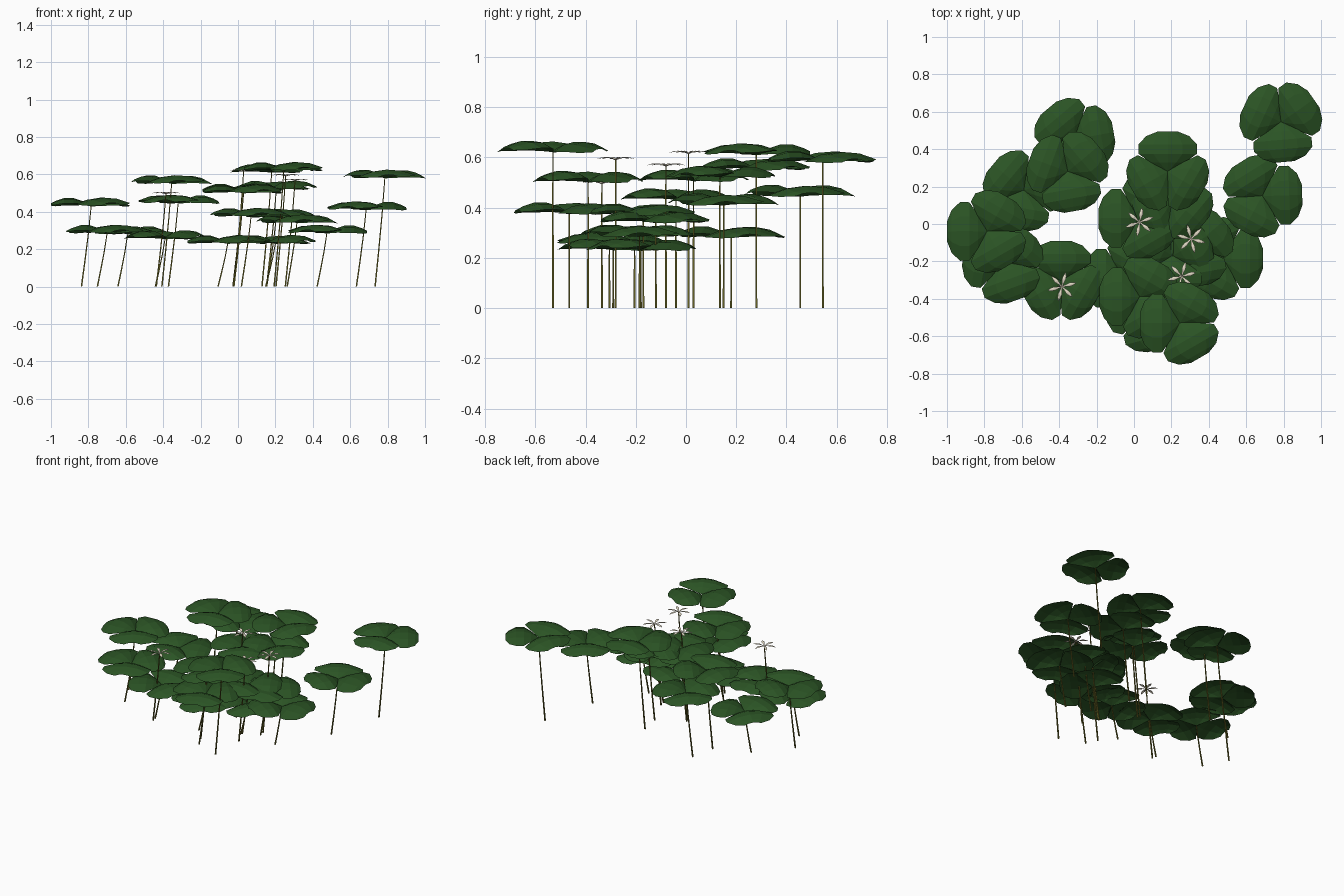
import bpy, bmesh, math
from mathutils import Matrix, Vector

if "Cube" in bpy.data.objects:
    bpy.data.objects.remove(bpy.data.objects["Cube"])


def material(name, rgb):
    m = bpy.data.materials.new(name)
    m.diffuse_color = (*rgb, 1)
    m.use_nodes = True
    m.node_tree.nodes["Principled BSDF"].inputs["Base Color"].default_value = m.diffuse_color
    return m


LEAF = material("leaf green", (0.024, 0.088, 0.018))
STEM = material("olive stem", (0.15, 0.14, 0.02))
PETAL = material("cream petal", (0.76, 0.70, 0.56))


def finish(name, bm, mat):
    me = bpy.data.meshes.new(name)
    bm.to_mesh(me)
    bm.free()
    me.materials.append(mat)
    ob = bpy.data.objects.new(name, me)
    bpy.context.collection.objects.link(ob)
    return ob


def blade(bm, rows, arch, droop, M):
    """Creased, arched blade along +x: rows of (distance, half width)."""
    length = rows[-1][0]
    widest = max(w for _, w in rows)
    cols = (-1, -0.5, 0, 0.5, 1)
    grid = []
    for u, w in rows:
        row = []
        for c in cols:
            z = arch * math.sin(math.pi * u / (length * 1.12))
            z -= droop * c * c * w / widest
            row.append(bm.verts.new(M @ Vector((u, c * w, z))))
        grid.append(row)
    for a, b in zip(grid, grid[1:]):
        for i in range(4):
            bm.faces.new((a[i], b[i], b[i + 1], a[i + 1]))


def stem(name, x, y, z):
    # thin four-sided stalk leaning to +x with a slight bend
    bm = bmesh.new()
    rings = []
    for t in (0, 0.33, 0.67, 1):
        r = 0.0055 - 0.002 * t
        cx = x - 0.052 * (1 - t) ** 1.15
        rings.append([bm.verts.new((cx + r * math.cos(a), y + r * math.sin(a), z * t))
                      for a in (math.pi * (k / 2 + 0.25) for k in range(4))])
    for a, b in zip(rings, rings[1:]):
        for i in range(4):
            bm.faces.new((a[i], a[(i + 1) % 4], b[(i + 1) % 4], b[i]))
    finish(name, bm, STEM)


LEAFLET = [(0.0, 0.004), (0.05, 0.092), (0.095, 0.156), (0.145, 0.157), (0.19, 0.115), (0.214, 0.055)]
PETAL_ROWS = [(0.0, 0.003), (0.02, 0.005), (0.042, 0.010), (0.06, 0.008), (0.078, 0.001)]

# leaf plants: crown x, y, height, rotation of first leaflet
plants = [
    (-0.785, -0.04, 0.43, 60), (-0.70, -0.205, 0.285, 50), (-0.59, 0.18, 0.28, 20),
    (-0.39, -0.305, 0.255, 90), (-0.355, 0.28, 0.55, 40), (-0.32, 0.455, 0.445, 10),
    (-0.055, -0.29, 0.23, 60), (0.025, 0.03, 0.505, 60), (0.07, -0.465, 0.375, 45),
    (0.03, -0.39, 0.50, 60), (0.18, 0.28, 0.61, 90), (0.245, -0.53, 0.62, 60),
    (0.205, 0.135, 0.52, 80), (0.205, -0.17, 0.37, 30), (0.315, -0.12, 0.34, 40),
    (0.475, -0.185, 0.285, 0), (0.20, -0.18, 0.23, 75), (0.685, 0.15, 0.41, 2),
    (0.785, 0.545, 0.58, 35),
]
for n, (x, y, z, rot) in enumerate(plants, 1):
    stem(f"leaf_stem_{n}", x, y, z)
    bm = bmesh.new()
    for k in range(3):
        M = (Matrix.Translation((x, y, z + 0.002 * k)) @
             Matrix.Rotation(math.radians(rot + 120 * k), 4, 'Z') @
             Matrix.Rotation(math.radians(2), 4, 'X'))
        blade(bm, LEAFLET, 0.044, 0.034, M)
    finish(f"three_part_leaf_{n}", bm, LEAF)

# six-petalled flowers
flowers = [(0.03, 0.01, 0.615, 20), (0.305, -0.08, 0.565, 45),
           (0.255, -0.28, 0.59, 15), (-0.385, -0.335, 0.495, 15)]
for n, (x, y, z, rot) in enumerate(flowers, 1):
    stem(f"flower_stem_{n}", x, y, z)
    bm = bmesh.new()
    for k in range(6):
        M = Matrix.Translation((x, y, z)) @ Matrix.Rotation(math.radians(rot + 60 * k), 4, 'Z')
        blade(bm, PETAL_ROWS, 0.012, 0.003, M)
    finish(f"flower_{n}", bm, PETAL)
